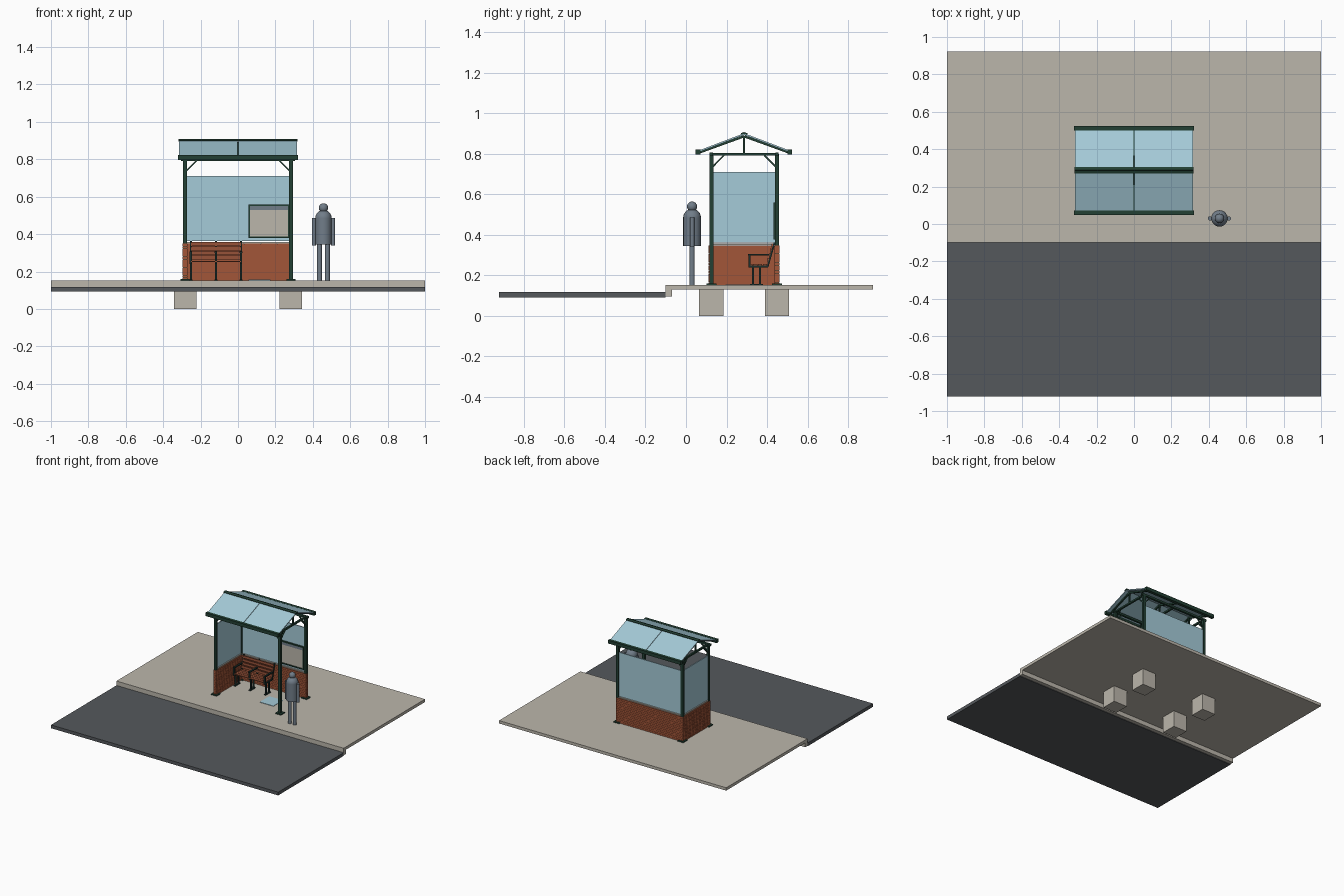
import bpy, bmesh
from math import pi
from mathutils import Vector, Matrix

if "Cube" in bpy.data.objects:
    bpy.data.objects.remove(bpy.data.objects["Cube"], do_unlink=True)


def material(name, *rgb):
    m = bpy.data.materials.new(name)
    m.use_nodes = True
    m.diffuse_color = (*rgb, 1)
    m.node_tree.nodes["Principled BSDF"].inputs["Base Color"].default_value = (*rgb, 1)
    return m


CONCRETE = material("warm concrete", .50, .47, .41)
ASPHALT = material("asphalt", .09, .098, .107)
GREEN = material("dark green metal", .016, .05, .033)
GLASS = material("pale blue glass", .376, .597, .686)
BRICK = material("red brick", .36, .092, .04)
WOOD = material("bench wood", .31, .085, .04)
IRON = material("dark iron", .012, .03, .026)
GREY = material("slate grey", .165, .205, .25)


class Part:
    """Collects primitives into one named object."""

    def __init__(self, name, mat):
        self.name, self.mat, self.bm = name, mat, bmesh.new()

    def box(self, x0, x1, y0, y1, z0, z1):
        m = Matrix.Translation(((x0 + x1) / 2, (y0 + y1) / 2, (z0 + z1) / 2))
        bmesh.ops.create_cube(self.bm, size=1, matrix=m @ Matrix.Diagonal((x1 - x0, y1 - y0, z1 - z0, 1)))
        return self

    def bar(self, p, q, width, height):
        p, q = Vector(p), Vector(q)
        d = q - p
        m = Matrix.Translation((p + q) / 2) @ d.to_track_quat('Z', 'Y').to_matrix().to_4x4()
        bmesh.ops.create_cube(self.bm, size=1, matrix=m @ Matrix.Diagonal((width, height, d.length, 1)))
        return self

    def tube(self, x, y, z0, z1, r0, r1):
        bmesh.ops.create_cone(self.bm, cap_ends=True, segments=20, radius1=r0, radius2=r1, depth=z1 - z0,
                              matrix=Matrix.Translation((x, y, (z0 + z1) / 2)))
        return self

    def ball(self, x, y, z, r):
        bmesh.ops.create_uvsphere(self.bm, u_segments=20, v_segments=12, radius=r,
                                  matrix=Matrix.Translation((x, y, z)))
        return self

    def done(self, smooth=False):
        me = bpy.data.meshes.new(self.name)
        self.bm.to_mesh(me)
        self.bm.free()
        me.materials.append(self.mat)
        ob = bpy.data.objects.new(self.name, me)
        bpy.context.collection.objects.link(ob)
        if smooth:
            bpy.ops.object.select_all(action='DESELECT')
            ob.select_set(True)
            bpy.context.view_layer.objects.active = ob
            bpy.ops.object.shade_smooth_by_angle(angle=pi / 5)
        return ob


FLOOR = .153
PX, FRONT, BACK = .283, .125, .449   # post lines
MID = (FRONT + BACK) / 2
CORNERS = [(x, y) for x in (-PX, PX) for y in (FRONT, BACK)]

# Ground
Part("pavement", CONCRETE).box(-1, 1, -.07, .923, .13, FLOOR).done()
Part("kerb", CONCRETE).box(-1, 1, -.1, -.07, .096, FLOOR).done()
Part("road", ASPHALT).box(-1, 1, -.923, -.1, .092, .118).done()
Part("floor_panel", GLASS).box(.055, .175, .195, .315, FLOOR, FLOOR + .003).done()

# Footings, posts and base plates
footings, posts = Part("footings", CONCRETE), Part("posts", GREEN)
for x, y in CORNERS:
    footings.box(x - .06, x + .06, y - .06, y + .06, 0, .13)
    posts.box(x - .01, x + .01, y - .01, y + .01, FLOOR, .8)
    posts.box(x - .025, x + .025, y - .025, y + .025, FLOOR, FLOOR + .007)
footings.done()
posts.done()

# Brick walls in running bond: back and one end
WALL_TOP, COURSES, T = .35, 14, .013
core = Part("wall_core", BRICK)
core.box(-PX, PX, BACK - T + .002, BACK + T - .002, FLOOR, WALL_TOP - .002)
core.box(-PX - T + .002, -PX + T - .002, FRONT, BACK, FLOOR, WALL_TOP - .002).done()
bricks = Part("bricks", BRICK)
h, length, gap = (WALL_TOP - FLOOR) / COURSES, .044, .0012


def course(start, end, shift):
    a = start
    b = start + (length / 2 if shift else length)
    while a < end - .003:
        yield a, min(b, end) - gap
        a, b = b, b + length


for i in range(COURSES):
    z0, z1 = FLOOR + i * h, FLOOR + (i + 1) * h - gap
    for a, b in course(-PX - T, PX + T, i % 2):
        bricks.box(a, b, BACK - T, BACK + T, z0, z1)
    for a, b in course(FRONT - T, BACK - T, i % 2):
        bricks.box(-PX - T, -PX + T, a, b, z0, z1)
bricks.done()

# Sills and glass panes
sill = Part("sills", CONCRETE)
sill.box(-PX, PX, BACK - .007, BACK + .007, WALL_TOP, .358)
sill.box(-PX - .007, -PX + .007, FRONT, BACK, WALL_TOP, .358).done()
pane = Part("wall_glass", GLASS)
pane.box(-PX + .01, PX - .01, BACK - .004, BACK + .004, .362, .711)
pane.box(-PX - .004, -PX + .004, FRONT + .01, BACK - .01, .362, .711).done()

# Notice board on the back wall
bx0, bx1, bz0, bz1, by = .06, .27, .382, .555, BACK - .012
Part("notice_sheet", CONCRETE).box(bx0, bx1, by, by + .007, bz0, bz1).done()
Part("notice_header", GREY).box(bx0, bx1, by - .002, by, bz1 - .025, bz1).done()
frame = Part("notice_frame", GREEN)
for z in (bz0, bz1):
    frame.box(bx0 - .004, bx1 + .004, by - .006, by + .008, z - .004, z + .004)
for x in (bx0, bx1):
    frame.box(x - .004, x + .004, by - .006, by + .008, bz0, bz1)
frame.done()

# Roof frame: top rails, trusses and knee braces
EAVE, EAVE_Z, RIDGE_Z = .226, .812, .898
rails, trusses, braces = Part("top_rails", GREEN), Part("trusses", GREEN), Part("knee_braces", GREEN)
for y, s in ((FRONT, 1), (BACK, -1)):
    rails.box(-.305, .305, y - .008, y + .008, .79, .806)
    for x, t in ((-PX, 1), (PX, -1)):
        braces.bar((x, y, .73), (x + t * .062, y, .793), .008, .008)
        braces.bar((x, y, .73), (x, y + s * .062, .793), .008, .008)
for x in (-PX, 0, PX):
    trusses.box(x - .007, x + .007, FRONT, BACK, .791, .804)
    trusses.box(x - .005, x + .005, MID - .005, MID + .005, .8, .885)
    for s in (-1, 1):
        trusses.bar((x, MID, RIDGE_Z - .011), (x, MID + s * EAVE, EAVE_Z - .007), .012, .011)
rails.done()
trusses.done()
braces.done()

# Roof glass in two bays per slope, with eave beams and ridge cap
roof, trim = Part("roof_glass", GLASS), Part("eaves_and_ridge", GREEN)
for s in (-1, 1):
    for x in (-.158, .158):
        roof.bar((x, MID, RIDGE_Z), (x, MID + s * EAVE, EAVE_Z), .313, .008)
    y = MID + s * EAVE
    trim.box(-.32, .32, y - .013, y + .011, .796, .822)
    trim.bar((0, MID, RIDGE_Z + .006), (0, MID + s * .015, RIDGE_Z), .636, .008)
roof.done()
trim.done()

# Bench: slats on three iron frames
slats, irons = Part("bench_slats", WOOD), Part("bench_frames", IRON)
x0, x1 = -.252, .016
for i in range(4):
    y = .318 + i * .024
    slats.box(x0, x1, y - .01, y + .01, .25, .257)
    z = .275 + i * .024
    yb = .406 + i * .0065
    slats.bar((x0, yb, z), (x1, yb, z), .007, .02)
for x in (x0, (x0 + x1) / 2, x1):
    irons.box(x - .006, x + .006, .308, .405, .24, .25)
    irons.box(x - .006, x + .006, .308, .318, .245, .304)
    irons.box(x - .007, x + .007, .306, .412, .298, .306)
    irons.bar((x, .403, .242), (x, .437, .362), .01, .008)
    for y in (.33, .365):
        irons.box(x - .005, x + .005, y - .005, y + .005, FLOOR, .245)
    irons.box(x - .008, x + .008, .315, .38, FLOOR, FLOOR + .005)
slats.done()
irons.done()

# Standing figure
cx, cy = .457, .03
body = Part("figure_body", GREY).tube(cx, cy, .345, .485, .044, .044).ball(cx, cy, .485, .044)
body.ball(cx, cy, .54, .025).tube(cx, cy, .51, .54, .016, .016).done(True)
limbs = Part("figure_limbs", GREY)
for s in (-1, 1):
    limbs.tube(cx + s * .021, cy, FLOOR, .35, .013, .013)
    limbs.tube(cx + s * .051, cy, .34, .485, .011, .011)
limbs.done(True)
